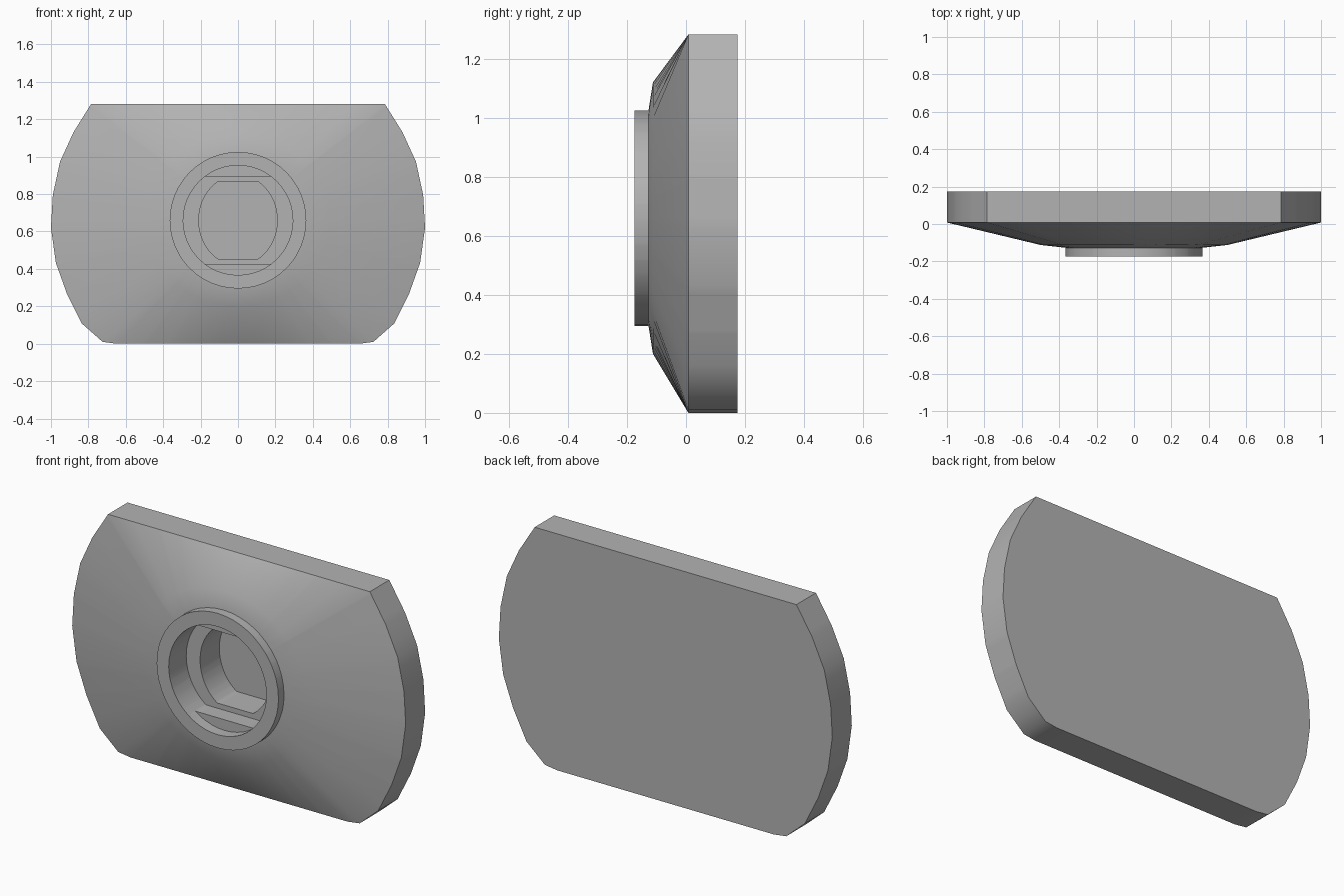
import bpy, bmesh, math

if "Cube" in bpy.data.objects:
    bpy.data.objects.remove(bpy.data.objects["Cube"])

CZ = 0.66  # height of the socket centre

grey = bpy.data.materials.new("plain grey")
grey.diffuse_color = (0.45, 0.45, 0.45, 1)
grey.use_nodes = True
grey.node_tree.nodes["Principled BSDF"].inputs["Base Color"].default_value = grey.diffuse_color

# Right half of the plate outline, top to bottom, then mirrored
half = [(0.785, 1.282), (0.88, 1.13), (0.952, 0.972), (0.99, 0.795), (1.0, 0.62),
        (0.974, 0.433), (0.915, 0.268), (0.835, 0.108), (0.724, 0.01), (0.65, 0.0)]
outline = [(x, z - CZ) for x, z in half[::-1]] + [(-x, z - CZ) for x, z in half]

# Shared ray angles: even steps plus every corner of the outline and the flats
corners = outline + [(sx * x, sz * z) for x, z in ((0.175, 0.235), (0.106, 0.207))
                     for sx in (1, -1) for sz in (1, -1)]
raw = sorted([math.atan2(z, x) % math.tau for x, z in corners]
             + [i * math.tau / 48 for i in range(48)])
angles = [a for i, a in enumerate(raw) if i == 0 or a - raw[i - 1] > 1e-4]


def plate_loop(y):
    """Where each ray meets the plate outline."""
    pts = []
    for a in angles:
        c, s = math.cos(a), math.sin(a)
        best = 9
        for (x1, z1), (x2, z2) in zip(outline, outline[1:] + outline[:1]):
            ex, ez = x2 - x1, z2 - z1
            d = c * ez - s * ex
            if abs(d) < 1e-9:
                continue
            t = (x1 * ez - z1 * ex) / d
            u = (x1 * s - z1 * c) / d
            if t > 0 and -1e-3 <= u <= 1.001:
                best = min(best, t)
        pts.append((c * best, y, CZ + s * best))
    return pts


def oval_loop(rx, rz, y, flat=9):
    """Oval, cut off flat at top and bottom."""
    pts = []
    for a in angles:
        c, s = math.cos(a), math.sin(a)
        r = 1 / math.hypot(c / rx, s / rz)
        r = min(r, flat / max(abs(s), 1e-6))
        pts.append((c * r, y, CZ + s * r))
    return pts


def loft(name, loops, cap_start=False, cap_end=False):
    bm = bmesh.new()
    rows = [[bm.verts.new(p) for p in l] for l in loops]
    n = len(angles)
    for A, B in zip(rows, rows[1:]):
        for j in range(n):
            k = (j + 1) % n
            bm.faces.new((A[j], A[k], B[k], B[j]))
    if cap_start:
        bm.faces.new(rows[0][::-1])
    if cap_end:
        bm.faces.new(rows[-1])
    bmesh.ops.remove_doubles(bm, verts=bm.verts[:], dist=1e-4)
    me = bpy.data.meshes.new(name)
    bm.to_mesh(me)
    bm.free()
    me.materials.append(grey)
    ob = bpy.data.objects.new(name, me)
    bpy.context.collection.objects.link(ob)
    bpy.ops.object.select_all(action='DESELECT')
    ob.select_set(True)
    bpy.context.view_layer.objects.active = ob
    bpy.ops.object.shade_smooth_by_angle(angle=math.radians(40))


# Plate with domed front
loft("domed_plate", [plate_loop(0.175), plate_loop(0.008), oval_loop(0.5, 0.46, -0.112),
                     oval_loop(0.365, 0.365, -0.127)], cap_start=True)

# Raised collar and the stepped socket inside it
R = 0.293
loft("collar_and_socket", [
    oval_loop(0.365, 0.365, -0.127), oval_loop(0.365, 0.365, -0.175),
    oval_loop(R, R, -0.175), oval_loop(R, R, -0.115),
    oval_loop(R, R, -0.115, 0.235), oval_loop(R, R, -0.025, 0.235),
    oval_loop(0.21, 0.24, -0.025, 0.207), oval_loop(0.21, 0.24, 0.14, 0.207)], cap_end=True)
